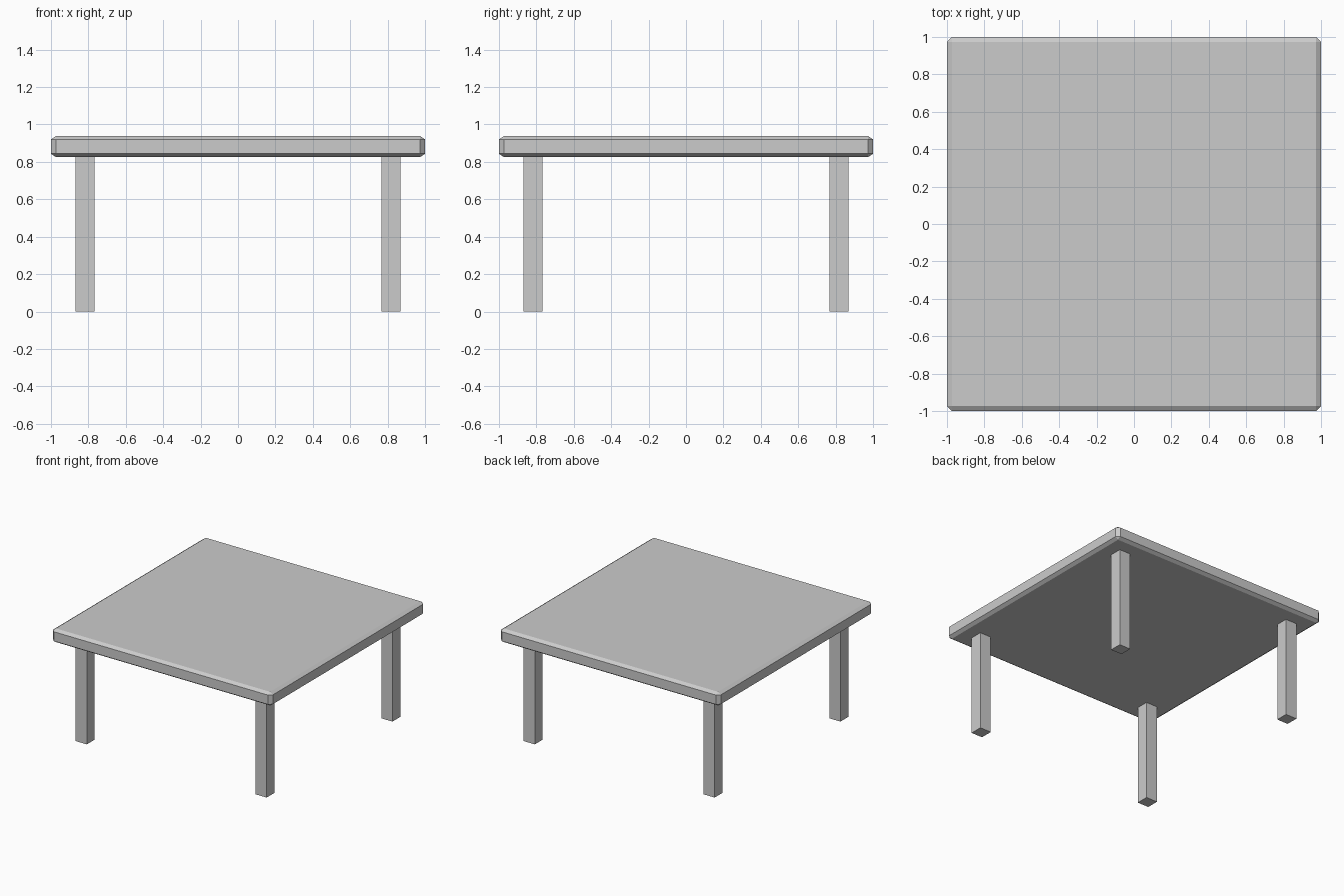
import bpy
import bmesh

if "Cube" in bpy.data.objects:
    bpy.data.objects.remove(bpy.data.objects["Cube"])


def box(name, size, centre, chamfer=0.0, z_squash=1.0):
    """Box with optional one-step chamfer; z_squash flattens the chamfer vertically."""
    bm = bmesh.new()
    bmesh.ops.create_cube(bm, size=1)
    bmesh.ops.scale(bm, vec=(size[0], size[1], size[2] / z_squash), verts=bm.verts)
    if chamfer:
        bmesh.ops.bevel(bm, geom=bm.edges[:], offset=chamfer, segments=1,
                        affect='EDGES', profile=0.5)
    bmesh.ops.scale(bm, vec=(1, 1, z_squash), verts=bm.verts)
    bmesh.ops.translate(bm, vec=centre, verts=bm.verts)
    mesh = bpy.data.meshes.new(name)
    bm.to_mesh(mesh)
    bm.free()
    obj = bpy.data.objects.new(name, mesh)
    bpy.context.collection.objects.link(obj)
    return obj


TOP_Z, UNDER_Z = 0.938, 0.826
LEG_POS, LEG_W = 0.817, 0.102

# Chamfered square top
box("table_top", (2, 2, TOP_Z - UNDER_Z), (0, 0, (TOP_Z + UNDER_Z) / 2),
    chamfer=0.026, z_squash=0.68)

# Four square legs, reaching the underside of the top
for y_name, sy in (("front", -1), ("back", 1)):
    for x_name, sx in (("left", -1), ("right", 1)):
        box(f"{y_name}_{x_name}_leg", (LEG_W, LEG_W, UNDER_Z),
            (sx * LEG_POS, sy * LEG_POS, UNDER_Z / 2))
